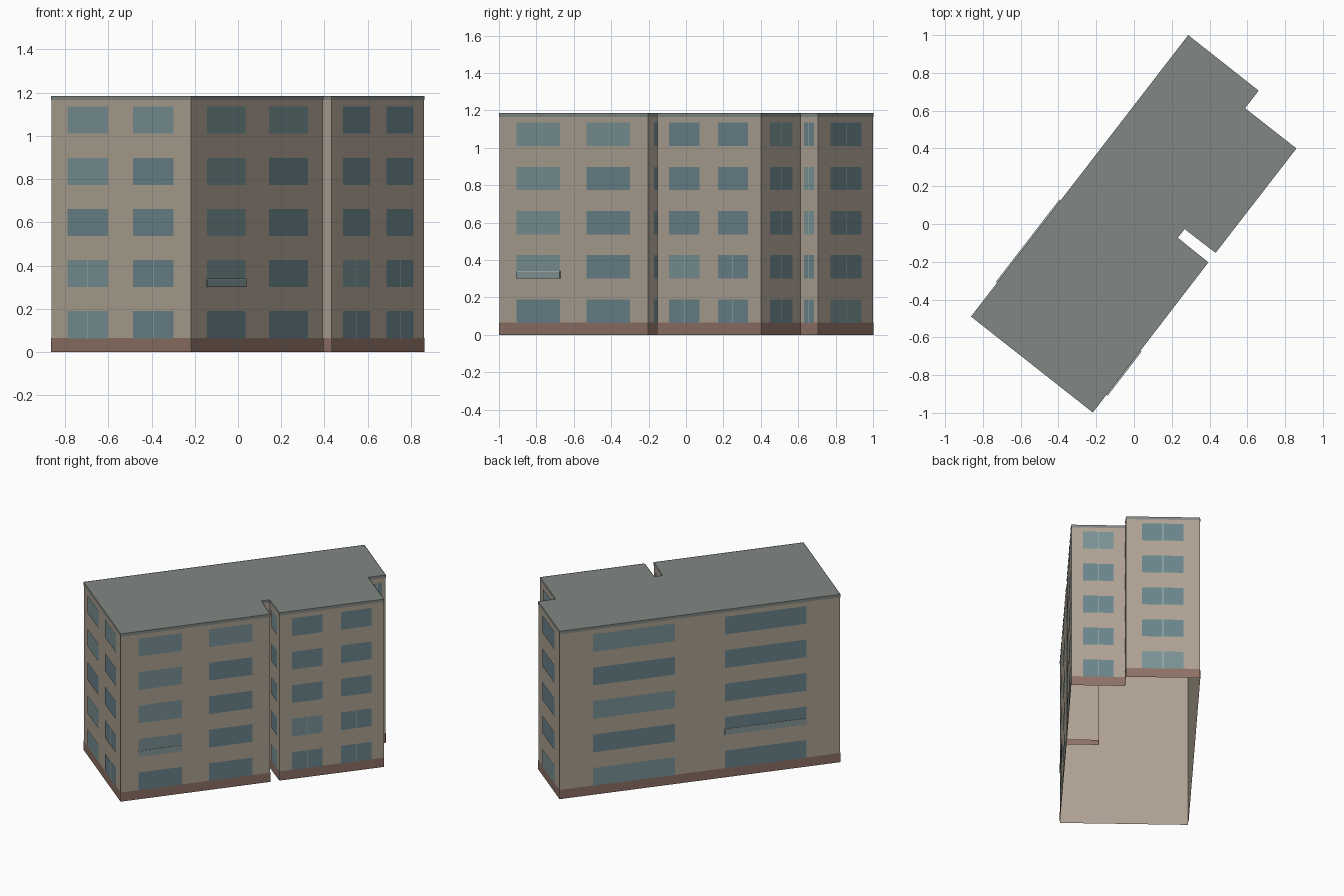
import bpy, random
from mathutils import Vector

if "Cube" in bpy.data.objects:
    bpy.data.objects.remove(bpy.data.objects["Cube"])

random.seed(4)
H = 1.185            # total height
ROWS = 5

# footprint, counter-clockwise from the left corner
PLAN = [(-0.863, -0.49), (-0.218, -0.998), (0.394, -0.203), (0.232, -0.073),
        (0.268, -0.027), (0.432, -0.153), (0.86, 0.40), (0.588, 0.613),
        (0.66, 0.706), (0.287, 1.0)]
PAIR = [(0.118, 0.41), (0.588, 0.88)]
SINGLE = [(0.22, 0.78)]


def material(name, r, g, b):
    m = bpy.data.materials.new(name)
    m.diffuse_color = (r, g, b, 1)
    m.use_nodes = True
    m.node_tree.nodes["Principled BSDF"].inputs["Base Color"].default_value = m.diffuse_color
    return m


WALL = material("wall_tan", 0.42, 0.36, 0.29)
BRICK = material("base_brown", 0.27, 0.165, 0.13)
ROOF = material("roof_grey", 0.22, 0.245, 0.23)
GLASS = [material("glass_blue", 0.145, 0.23, 0.26),
         material("glass_light", 0.19, 0.285, 0.30)]
FRAME = material("frame_pale", 0.40, 0.46, 0.47)
RAIL = material("rail_grey", 0.24, 0.31, 0.32)


def make(name, faces, mats, idx=None):
    verts = [p for f in faces for p in f]
    index, n = [], 0
    for f in faces:
        index.append(list(range(n, n + len(f))))
        n += len(f)
    me = bpy.data.meshes.new(name)
    me.from_pydata(verts, [], index)
    for m in mats:
        me.materials.append(m)
    if idx:
        me.polygons.foreach_set("material_index", idx)
    ob = bpy.data.objects.new(name, me)
    bpy.context.collection.objects.link(ob)
    return ob


def panel(i, u0, u1, z0, z1, off=0.0):
    """Rectangle on wall i, between fractions u0..u1, pushed outward."""
    a = Vector(PLAN[i])
    b = Vector(PLAN[(i + 1) % len(PLAN)])
    d = b - a
    n = Vector((d.y, -d.x)).normalized() * off
    p, q = a + d * u0 + n, a + d * u1 + n
    return [(p.x, p.y, z0), (q.x, q.y, z0), (q.x, q.y, z1), (p.x, p.y, z1)]


def box(i, u0, u1, z0, z1, off):
    """Thin closed box standing off wall i (back left open)."""
    f, k = panel(i, u0, u1, z0, z1, off), panel(i, u0, u1, z0, z1)
    return [f] + [[k[j], k[(j + 1) % 4], f[(j + 1) % 4], f[j]] for j in range(4)]


N = range(len(PLAN))
# shell, open underneath
make("outer_walls", [panel(i, 0, 1, 0, H) for i in N], [WALL])
make("base_band", [panel(i, 0, 1, 0, 0.065, 0.002) for i in N], [BRICK])

# flat roof with narrow edge trim
make("roof", [[(x, y, H) for x, y in PLAN]], [ROOF])
make("roof_trim", [panel(i, 0, 1, H - 0.02, H, 0.002) for i in N], [ROOF])

# windows: wall -> (openings, number of rows with a centre bar)
LAYOUT = {0: (PAIR, 2), 1: (PAIR, 0), 2: (SINGLE, 5), 4: (SINGLE, 5),
          5: (PAIR, 2), 6: (SINGLE, 5), 7: (SINGLE, 5), 8: (SINGLE, 5),
          9: (PAIR, 0)}
BALCONY = {(1, 0), (9, 1)}
panes, tint, bars, rails, tops = [], [], [], [], []
for wall, (openings, barred) in LAYOUT.items():
    length = (Vector(PLAN[(wall + 1) % len(PLAN)]) - Vector(PLAN[wall])).length
    for k, (u0, u1) in enumerate(openings):
        for r in range(ROWS):
            z = 0.064 + r * 0.2365
            panes.append(panel(wall, u0, u1, z, z + 0.125, 0.003))
            tint.append(int(random.random() < 0.3))
            if r < barred:
                m, w = (u0 + u1) / 2, 0.002 / length
                bars.append(panel(wall, m - w, m + w, z, z + 0.125, 0.004))
            # second-floor railing panel
            if r == 1 and (wall, k) in BALCONY:
                rails += box(wall, u0, u1, z, z + 0.036, 0.007)
                tops += box(wall, u0, u1, z + 0.036, z + 0.041, 0.008)

make("windows", panes, GLASS, tint)
make("window_bars", bars, [FRAME])
make("balcony_panels", rails, [RAIL])
make("balcony_rails", tops, [FRAME])
